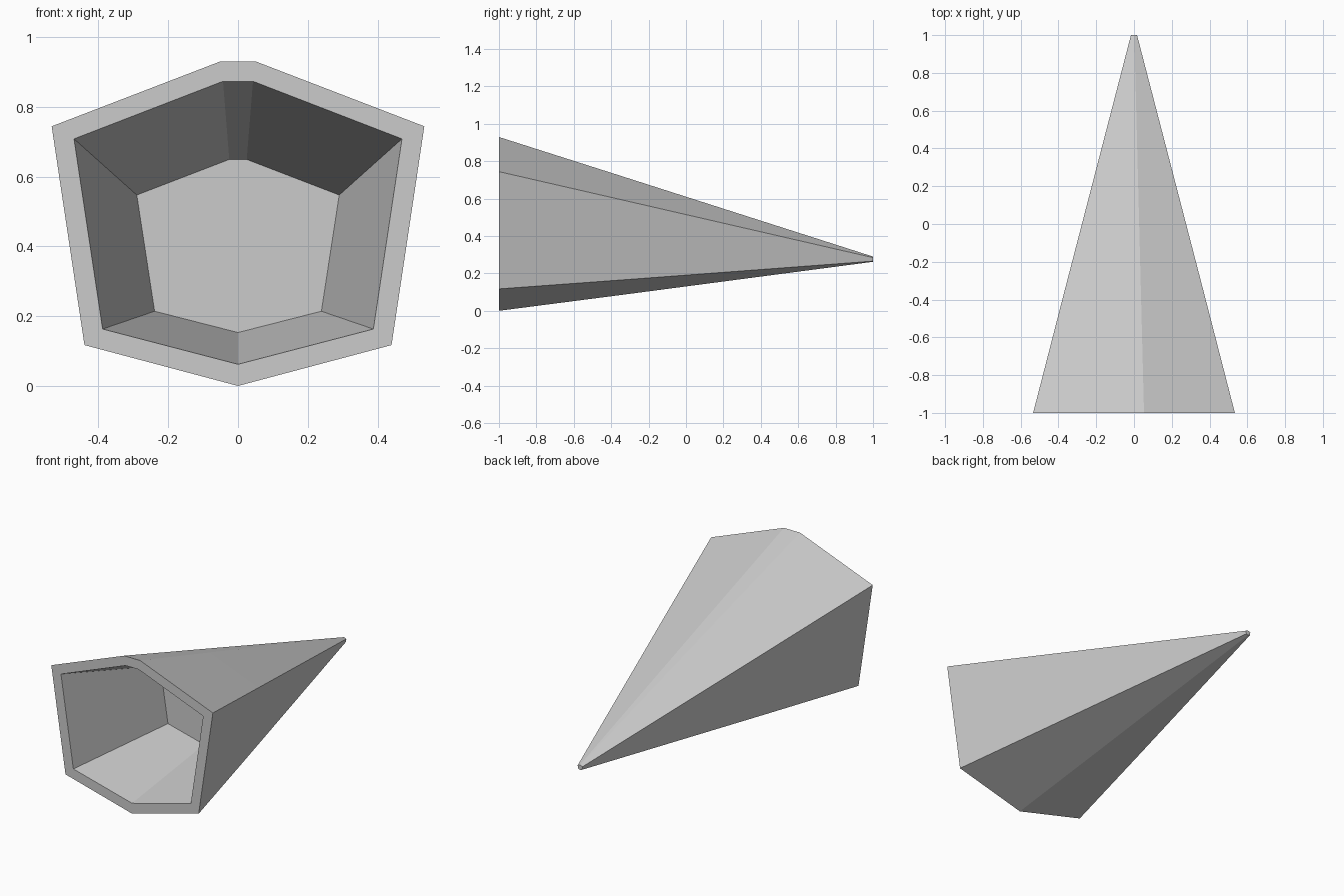
import bpy, bmesh

if "Cube" in bpy.data.objects:
    bpy.data.objects.remove(bpy.data.objects["Cube"])

grey = bpy.data.materials.new("light grey")
grey.diffuse_color = (0.6, 0.6, 0.6, 1)
grey.use_nodes = True
grey.node_tree.nodes["Principled BSDF"].inputs["Base Color"].default_value = grey.diffuse_color


def ring(bm, y, half):
    """Symmetric seven-sided ring; half runs from the keel up the right side."""
    pts = half + [(-x, z) for x, z in reversed(half[1:])]
    return [bm.verts.new((x, y, z)) for x, z in pts]


def bridge(bm, a, b):
    n = len(a)
    for i in range(n):
        j = (i + 1) % n
        bm.faces.new((a[i], a[j], b[j], b[i]))


def scaled(half, s, base):
    return [(x * s, base + z * s) for x, z in half]


# Half profiles: keel, lower corner, upper corner, crown
outer = [(0, 0), (0.44, 0.117), (0.534, 0.744), (0.053, 0.929)]
mouth = [(0, 0.062), (0.388, 0.163), (0.47, 0.708), (0.043, 0.873)]
floor = [(0, 0.153), (0.239, 0.214), (0.29, 0.547), (0.025, 0.649)]

bm = bmesh.new()
# Tapering shell from the tip through the middle to the open rim, then the recess
rings = [
    ring(bm, 1.0, scaled(outer, 0.03, 0.262)),
    ring(bm, -0.32, scaled(outer, 0.672, 0.088)),
    ring(bm, -1.0, outer),
    ring(bm, -1.0, mouth),
    ring(bm, -0.32, floor),
]
for a, b in zip(rings, rings[1:]):
    bridge(bm, a, b)
bm.faces.new(rings[0])   # tip cap
bm.faces.new(rings[-1])  # recess floor
bmesh.ops.recalc_face_normals(bm, faces=bm.faces)

mesh = bpy.data.meshes.new("hollow_spike")
bm.to_mesh(mesh)
bm.free()
mesh.materials.append(grey)
spike = bpy.data.objects.new("hollow_spike", mesh)
bpy.context.collection.objects.link(spike)
